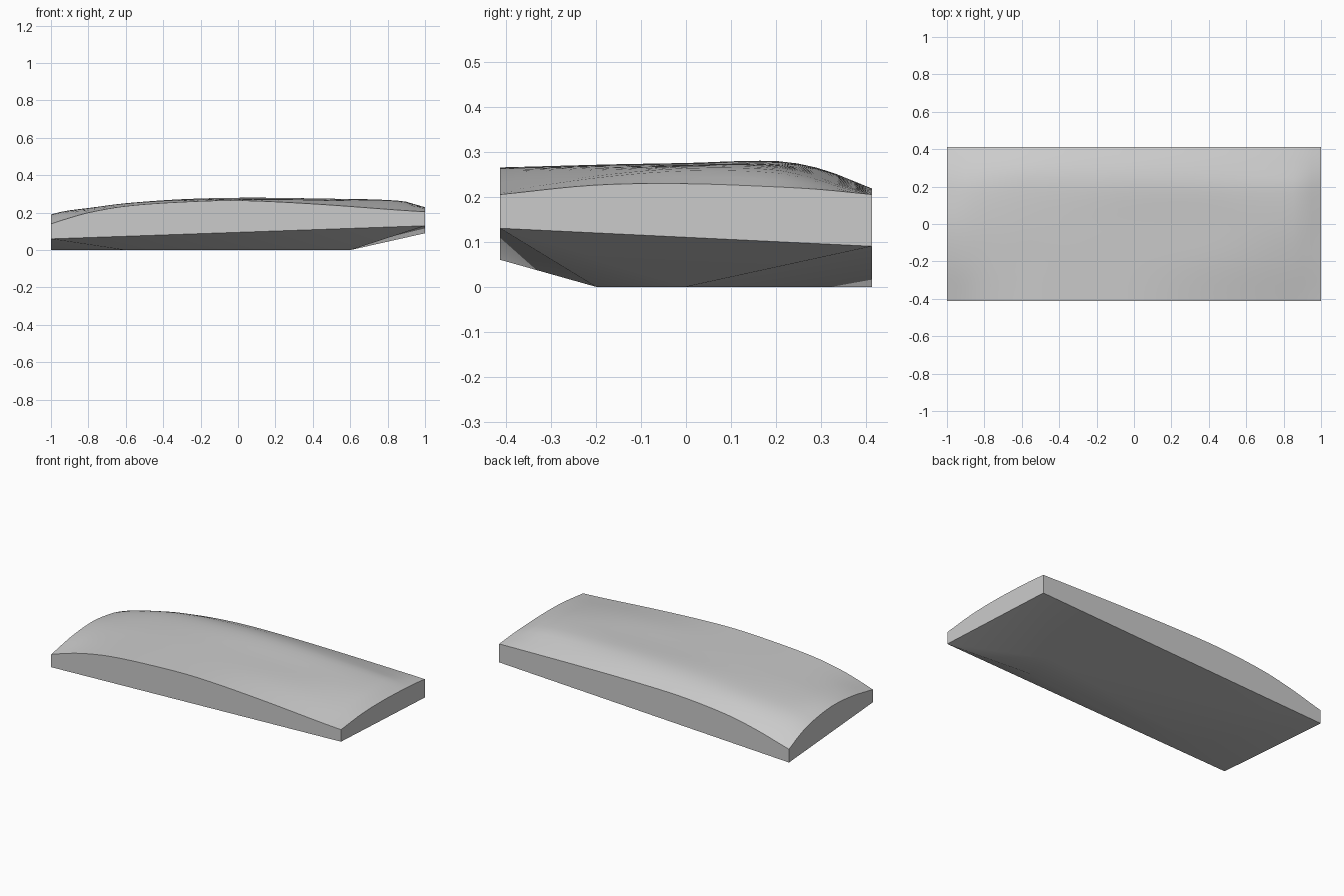
import bpy
import bmesh
import math

if "Cube" in bpy.data.objects:
    bpy.data.objects.remove(bpy.data.objects["Cube"], do_unlink=True)

HALF_X, HALF_Y = 1.0, 0.413

# Crown heights: one profile along x for each station across y
stations_x = [-1, -.93, -.8, -.6, -.3, 0, .4, .87, 1]
crown = {
    -HALF_Y: [.14, .163, .2, .235, .257, .265, .247, .213, .205],
    -.2: [.178, .198, .217, .243, .265, .271, .267, .245, .226],
    0: [.19, .208, .225, .25, .27, .275, .272, .262, .229],
    .2: [.165, .19, .217, .247, .27, .279, .275, .258, .222],
    .3: [.135, .16, .193, .23, .253, .262, .255, .235, .216],
    HALF_Y: [.083, .102, .138, .18, .21, .218, .216, .208, .205],
}


def smooth_sample(knots, values, t):
    """Cubic interpolation through unevenly spaced points."""
    last = len(knots) - 1

    def slope(i):
        a, b = max(i - 1, 0), min(i + 1, last)
        return (values[b] - values[a]) / (knots[b] - knots[a])

    i = max(k for k in range(last) if knots[k] <= t)
    width = knots[i + 1] - knots[i]
    u = (t - knots[i]) / width
    blend = u * u * (3 - 2 * u)
    ease_in = u * (1 - u) ** 2 * slope(i)
    ease_out = u * u * (u - 1) * slope(i + 1)
    return (values[i] * (1 - blend) + values[i + 1] * blend
            + width * (ease_in + ease_out))


def spread(half, count):
    return [-half + 2 * half * k / count for k in range(count + 1)]


def crown_height(x, y):
    across = [smooth_sample(stations_x, row, x) for row in crown.values()]
    return smooth_sample(list(crown), across, y)


bm = bmesh.new()

# Curved upper surface
grid = [[bm.verts.new((x, y, crown_height(x, y))) for x in spread(HALF_X, 40)]
        for y in spread(HALF_Y, 20)]
for low, high in zip(grid, grid[1:]):
    for i in range(len(low) - 1):
        bm.faces.new((low[i], low[i + 1], high[i + 1], high[i]))

# Faceted underside: four raised corners around a flat foot
front_right = bm.verts.new((-HALF_X, -HALF_Y, .06))
front_left = bm.verts.new((HALF_X, -HALF_Y, .13))
back_left = bm.verts.new((HALF_X, HALF_Y, .09))
back_right = bm.verts.new((-HALF_X, HALF_Y, 0))
foot_a = bm.verts.new((-.6, -.2, 0))
foot_b = bm.verts.new((.6, -.2, 0))
foot_c = bm.verts.new((.6, 0, 0))
for face in [(front_right, foot_a, foot_b), (front_right, foot_b, front_left),
             (front_left, foot_b, foot_c), (front_left, foot_c, back_left),
             (back_left, foot_c, back_right), (front_right, back_right, foot_a),
             (foot_a, back_right, foot_c, foot_b)]:
    bm.faces.new(face)

# Upright walls closing each side
for rim, start, end in [
        (grid[0], front_right, front_left),
        ([row[-1] for row in grid], front_left, back_left),
        (grid[-1][::-1], back_left, back_right),
        ([row[0] for row in grid[::-1]], back_right, front_right)]:
    bm.faces.new([start, end] + rim[::-1])

bmesh.ops.recalc_face_normals(bm, faces=bm.faces)
mesh = bpy.data.meshes.new("curved_slab")
bm.to_mesh(mesh)
bm.free()

# Plain grey finish
grey = bpy.data.materials.new("light_grey")
grey.use_nodes = True
colour = (.6, .6, .6, 1)
grey.diffuse_color = colour
grey.node_tree.nodes["Principled BSDF"].inputs["Base Color"].default_value = colour
mesh.materials.append(grey)

slab = bpy.data.objects.new("curved_slab", mesh)
bpy.context.collection.objects.link(slab)
bpy.context.view_layer.objects.active = slab
slab.select_set(True)
bpy.ops.object.shade_smooth_by_angle(angle=math.radians(30))
